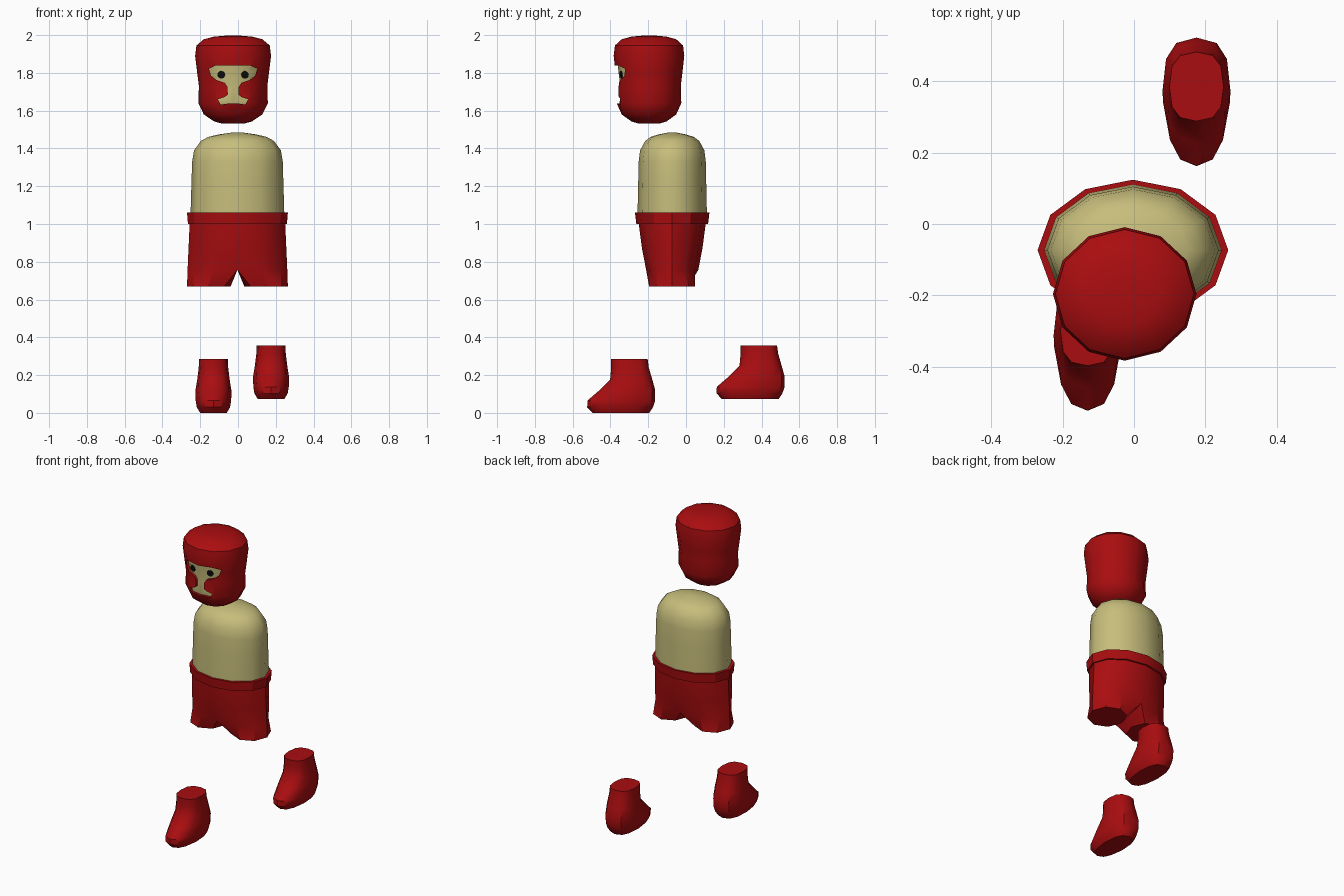
import bpy, bmesh, math
from mathutils import Vector

if "Cube" in bpy.data.objects:
    bpy.data.objects.remove(bpy.data.objects["Cube"])


def material(name, rgb):
    m = bpy.data.materials.new(name)
    m.diffuse_color = (*rgb, 1)
    m.use_nodes = True
    m.node_tree.nodes["Principled BSDF"].inputs["Base Color"].default_value = m.diffuse_color
    return m


RED = material("red cloth", (0.40, 0.004, 0.005))
TAN = material("tan skin", (0.57, 0.51, 0.20))
BLACK = material("black", (0.004, 0.004, 0.004))


def finish(ob, angle=40):
    bpy.ops.object.select_all(action='DESELECT')
    ob.select_set(True)
    bpy.context.view_layer.objects.active = ob
    bpy.ops.object.shade_smooth_by_angle(angle=math.radians(angle))
    return ob


def make(name, bm, mat):
    bmesh.ops.recalc_face_normals(bm, faces=bm.faces[:])
    me = bpy.data.meshes.new(name)
    bm.to_mesh(me)
    bm.free()
    me.materials.append(mat)
    ob = bpy.data.objects.new(name, me)
    bpy.context.collection.objects.link(ob)
    return ob


def oval(cx, cy, z, rx, ry, n=12, power=1.0, toe=0.0):
    """Ring of points starting at the front; power < 1 squares it, toe narrows the front."""
    pts = []
    for i in range(n):
        a = 2 * math.pi * i / n - math.pi / 2
        c, s = math.cos(a), math.sin(a)
        x = math.copysign(abs(c) ** power, c) if abs(c) > 1e-6 else 0
        y = math.copysign(abs(s) ** power, s) if abs(s) > 1e-6 else 0
        pts.append((cx + x * rx * (1 - toe * max(0, -y)), cy + y * ry, z))
    return pts


def bridge(bm, a, b):
    n = len(a)
    for i in range(n):
        j = (i + 1) % n
        bm.faces.new((a[i], a[j], b[j], b[i]))


def loft(name, rings, mat):
    bm = bmesh.new()
    vs = [[bm.verts.new(p) for p in r] for r in rings]
    for a, b in zip(vs, vs[1:]):
        bridge(bm, a, b)
    bm.faces.new(vs[0])
    bm.faces.new(vs[-1])
    return make(name, bm, mat)


def cut(ob, cutter, op):
    mod = ob.modifiers.new("cut", 'BOOLEAN')
    mod.operation = op
    mod.solver = 'EXACT'
    mod.object = cutter
    bpy.context.view_layer.objects.active = ob
    bpy.ops.object.modifier_apply(modifier=mod.name)


# Head: masked outer shell and a slightly smaller face behind the opening
HX, HY = -0.026, -0.196
HEAD = [(1.532, 0.06), (1.543, 0.10), (1.58, 0.155), (1.64, 0.184), (1.73, 0.181),
        (1.80, 0.19), (1.89, 0.201), (1.945, 0.194), (1.978, 0.155), (1.992, 0.10), (1.997, 0.04)]


def head(name, mat, inset=0.0):
    return loft(name, [oval(HX, HY, z, r - inset, 0.93 * r - inset) for z, r in HEAD], mat)


# Mask opening: eye band, nose strip and mouth, mirrored from one half
half = [(0.095, 1.838), (0.128, 1.822), (0.117, 1.785), (0.088, 1.762), (0.045, 1.748),
        (0.029, 1.725), (0.028, 1.685), (0.045, 1.672), (0.08, 1.66), (0.066, 1.632), (0.03, 1.637)]
outline = [(HX + x, z) for x, z in half] + [(HX - x, z) for x, z in reversed(half)]
opening = loft("opening_cutter", [[(x, y, z) for x, z in outline] for y in (-0.6, -0.28)], RED)
mask = head("mask", RED)
cut(mask, opening, 'DIFFERENCE')
finish(mask)
face = head("face", TAN, 0.016)
cut(face, opening, 'INTERSECT')
finish(face)
bpy.data.objects.remove(opening)

# Eyes: thin discs lying on the face
for side, sx in (("left", 1), ("right", -1)):
    nrm = Vector((sx * 0.25, -0.96, -0.12)).normalized()
    bpy.ops.mesh.primitive_cylinder_add(vertices=12, radius=0.02, depth=0.008,
                                        location=(HX + sx * 0.063, -0.342, 1.79))
    eye = bpy.context.object
    eye.name = side + "_eye"
    eye.rotation_euler = nrm.to_track_quat('Z', 'Y').to_euler()
    eye.data.materials.append(BLACK)

# Torso
CX, CY = -0.003, -0.073
TORSO = [(1.01, 0.248), (1.06, 0.248), (1.23, 0.243), (1.33, 0.24), (1.39, 0.23),
         (1.44, 0.193), (1.461, 0.155), (1.474, 0.10), (1.484, 0.03)]
finish(loft("torso", [oval(CX, CY, z, r, r * 0.74) for z, r in TORSO], TAN))

# Belt
finish(loft("belt", [oval(CX, CY, 1.0, 0.262, 0.19), oval(CX, CY, 1.06, 0.267, 0.197)], RED), 30)

# Shorts: shared oval hips that split into two legs at the crotch
bm = bmesh.new()
hips = [[bm.verts.new(p) for p in oval(CX, CY, z, rx, ry)]
        for z, rx, ry in ((1.03, 0.25, 0.178), (1.0, 0.253, 0.177), (0.87, 0.259, 0.16), (0.757, 0.264, 0.138))]
for a, b in zip(hips, hips[1:]):
    bridge(bm, a, b)
bm.faces.new(hips[0])
crotch = bm.verts.new((CX, CY, 0.757))
low = hips[-1]
for sx, loop in ((1, low[0:7]), (-1, [low[0]] + low[:5:-1])):
    upper = loop + [crotch]
    hem = []
    for i in range(8):
        a = math.radians(-135 + 45 * i)
        hem.append(bm.verts.new((CX + sx * (0.152 + 0.115 * math.cos(a)),
                                 CY + 0.122 * math.sin(a), 0.668)))
    bridge(bm, upper, hem)
    bm.faces.new(hem)
finish(make("shorts", bm, RED))

# Boots: one shape placed twice; rows are height, toe y, heel y, half width, toe narrowing
BOOT = [(0.0, -0.495, -0.195, 0.070, 0.15), (0.03, -0.523, -0.175, 0.088, 0.2),
        (0.065, -0.522, -0.163, 0.094, 0.2), (0.12, -0.458, -0.163, 0.095, 0.12),
        (0.175, -0.402, -0.178, 0.086, 0), (0.24, -0.396, -0.197, 0.078, 0),
        (0.285, -0.397, -0.203, 0.076, 0)]
for name, x, y, z in (("right_boot", -0.13, 0, 0), ("left_boot", 0.175, 0.685, 0.073)):
    rings = [oval(x, y + (f + b) / 2, z + h, w, (b - f) / 2, 12, 0.75, t) for h, f, b, w, t in BOOT]
    finish(loft(name, rings, RED))
